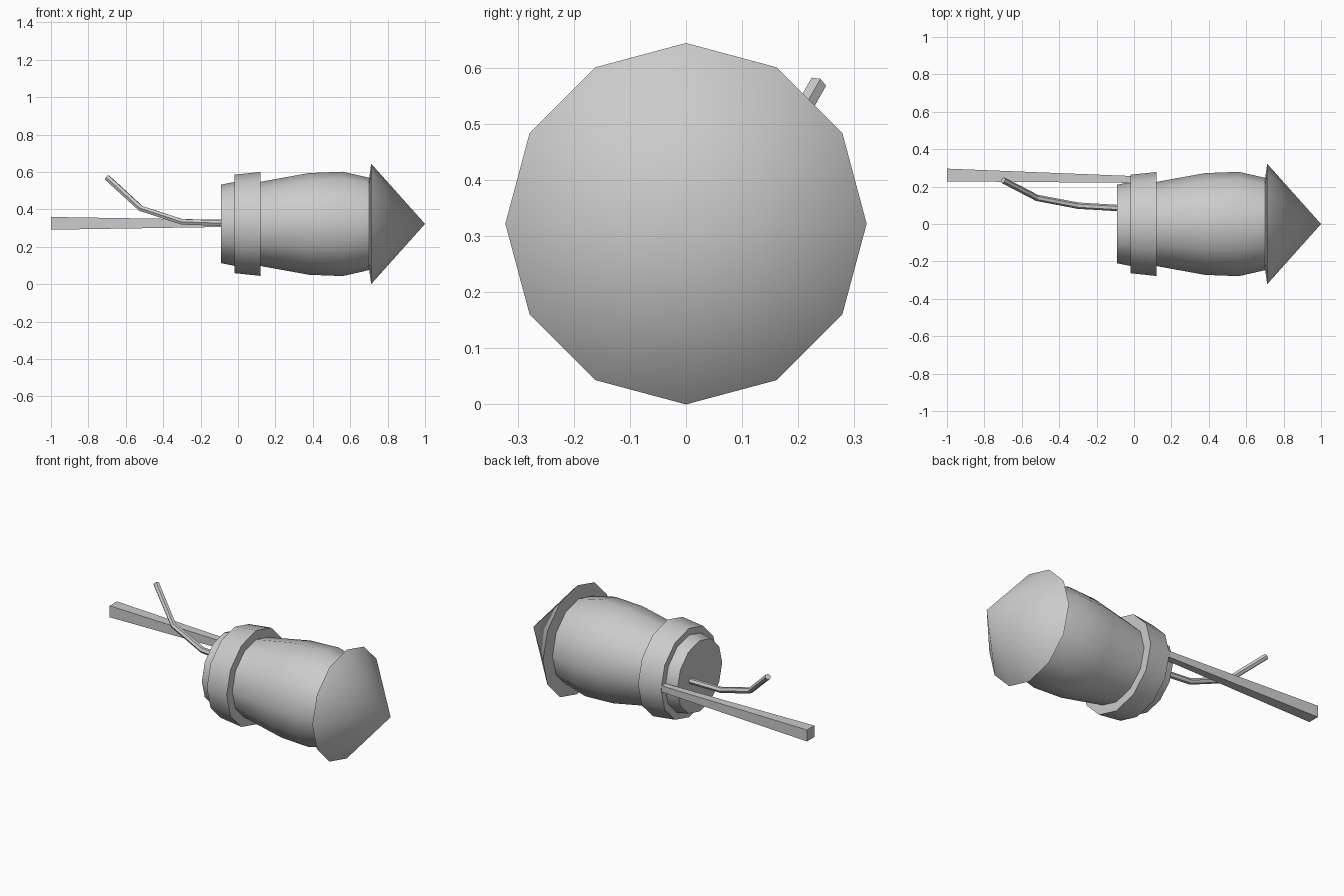
import bpy, bmesh, math

if "Cube" in bpy.data.objects:
    bpy.data.objects.remove(bpy.data.objects["Cube"])

AXIS_Z = 0.322
SIDES = 12


def finish(name, bm, smooth=True):
    bmesh.ops.recalc_face_normals(bm, faces=bm.faces)
    mesh = bpy.data.meshes.new(name)
    bm.to_mesh(mesh)
    bm.free()
    obj = bpy.data.objects.new(name, mesh)
    bpy.context.collection.objects.link(obj)
    if smooth:
        bpy.ops.object.select_all(action='DESELECT')
        obj.select_set(True)
        bpy.context.view_layer.objects.active = obj
        bpy.ops.object.shade_smooth_by_angle(angle=math.radians(40))
    return obj


def lathe(name, profile, closed=False):
    """Turn (x, radius) points around the rocket's long axis."""
    bm = bmesh.new()
    rings = []
    for x, r in profile:
        if r == 0:
            rings.append([bm.verts.new((x, 0, AXIS_Z))] * SIDES)
            continue
        angles = [2 * math.pi * i / SIDES for i in range(SIDES)]
        rings.append([bm.verts.new((x, r * math.sin(a), AXIS_Z + r * math.cos(a)))
                      for a in angles])
    pairs = list(zip(rings, rings[1:]))
    if closed:
        pairs.append((rings[-1], rings[0]))
    for a, b in pairs:
        for i in range(SIDES):
            j = (i + 1) % SIDES
            bm.faces.new(list(dict.fromkeys((a[i], a[j], b[j], b[i]))))
    if not closed:
        for ring in (rings[0], rings[-1]):
            if len(set(ring)) > 1:
                bm.faces.new(ring)
    return finish(name, bm)


# Barrel body, collar ring and nose cone
lathe("body", [(-0.09, 0.21), (-0.02, 0.224), (0.12, 0.225), (0.38, 0.272),
               (0.56, 0.279), (0.705, 0.246)])
lathe("collar", [(-0.02, 0.22), (-0.02, 0.263), (0.12, 0.278), (0.12, 0.22)], closed=True)
lathe("nose_cone", [(0.70, 0.235), (0.712, 0.322), (1.0, 0)])

# Tapered guide stick
bm = bmesh.new()
ends = []
for x, y, z, h in ((-1.0, 0.262, 0.325, 0.034), (0.0, 0.238, 0.325, 0.018)):
    ends.append([bm.verts.new((x, y + sy * h, z + sz * h))
                 for sy, sz in ((-1, -1), (1, -1), (1, 1), (-1, 1))])
for i in range(4):
    j = (i + 1) % 4
    bm.faces.new((ends[0][i], ends[0][j], ends[1][j], ends[1][i]))
for end in ends:
    bm.faces.new(end)
finish("guide_stick", bm, smooth=False)

# Bent fuse
curve = bpy.data.curves.new("fuse", 'CURVE')
curve.dimensions = '3D'
curve.bevel_depth = 0.017
curve.bevel_resolution = 1
curve.use_fill_caps = True
path = [(-0.06, 0.084, 0.325), (-0.30, 0.098, 0.333), (-0.52, 0.14, 0.405), (-0.70, 0.234, 0.57)]
spline = curve.splines.new('POLY')
spline.points.add(len(path) - 1)
for point, co in zip(spline.points, path):
    point.co = (*co, 1)
spline.use_smooth = False
fuse = bpy.data.objects.new("fuse", curve)
bpy.context.collection.objects.link(fuse)
bpy.ops.object.select_all(action='DESELECT')
fuse.select_set(True)
bpy.context.view_layer.objects.active = fuse
bpy.ops.object.convert(target='MESH')
